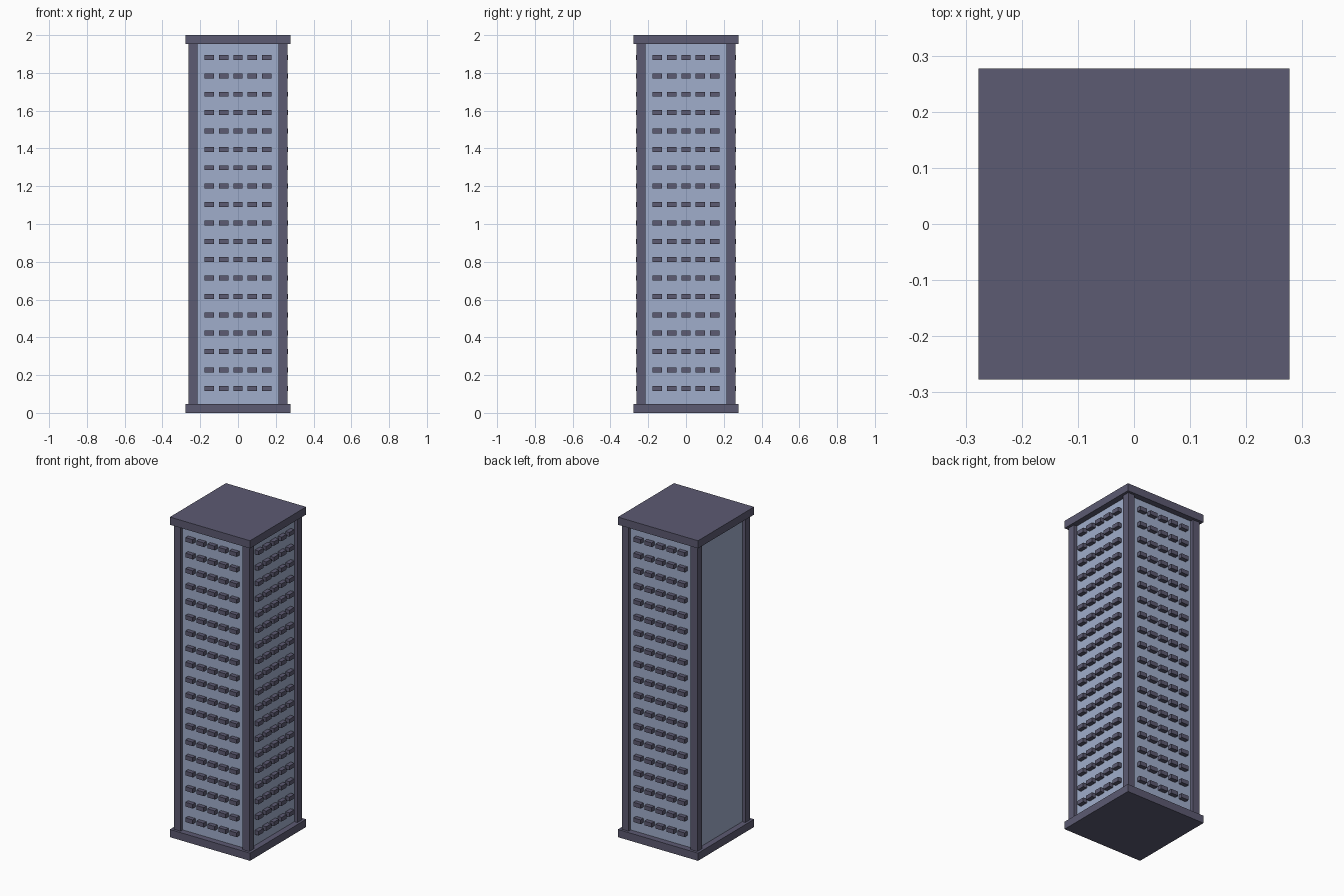
import bpy
import bmesh
from math import pi
from mathutils import Matrix, Vector

cube = bpy.data.objects.get("Cube")
if cube:
    bpy.data.objects.remove(cube, do_unlink=True)


def make_material(name, rgb):
    mat = bpy.data.materials.new(name)
    mat.use_nodes = True
    mat.diffuse_color = (*rgb, 1)
    mat.node_tree.nodes["Principled BSDF"].inputs["Base Color"].default_value = (*rgb, 1)
    return mat


trim = make_material("dark slate trim", (0.107, 0.103, 0.168))
wall = make_material("pale blue wall", (0.352, 0.423, 0.597))


def add_box(bm, low, high):
    low, high = Vector(low), Vector(high)
    place = Matrix.Translation((low + high) / 2) @ Matrix.Diagonal((*(high - low), 1))
    bmesh.ops.create_cube(bm, size=1, matrix=place)


def make_object(name, boxes, mat, turn=0):
    bm = bmesh.new()
    for low, high in boxes:
        add_box(bm, low, high)
    bm.transform(Matrix.Rotation(turn, 4, "Z"))
    mesh = bpy.data.meshes.new(name)
    bm.to_mesh(mesh)
    bm.free()
    mesh.materials.append(mat)
    obj = bpy.data.objects.new(name, mesh)
    bpy.context.scene.collection.objects.link(obj)


HEIGHT, SLAB, SLAB_HALF = 2.0, 0.048, 0.277
WALL_HALF, POST_IN, POST_OUT = 0.24, 0.214, 0.261

# Base and roof slabs
for name, z in (("base_slab", 0), ("roof_slab", HEIGHT - SLAB)):
    make_object(name, [((-SLAB_HALF, -SLAB_HALF, z), (SLAB_HALF, SLAB_HALF, z + SLAB))], trim)

# Tower core
make_object("tower_core", [((-WALL_HALF, -WALL_HALF, SLAB),
                            (WALL_HALF, WALL_HALF, HEIGHT - SLAB))], wall)

# Corner posts
for i, corner in enumerate(("front_right", "front_left", "back_left", "back_right")):
    make_object(corner + "_post", [((-POST_OUT, -POST_OUT, SLAB),
                                    (-POST_IN, -POST_IN, HEIGHT - SLAB))], trim, i * pi / 2)

# Protruding window blocks on three sides; the fourth wall (-x) is plain
COLUMNS, ROWS = 5, 19
STEP_X, STEP_Z, FIRST_Z = 0.076, 0.0973, 0.13
windows = []
for row in range(ROWS):
    for col in range(COLUMNS):
        x = (col - (COLUMNS - 1) / 2) * STEP_X
        z = FIRST_Z + row * STEP_Z
        windows.append(((x - 0.025, -0.266, z - 0.013), (x + 0.025, -WALL_HALF + 0.005, z + 0.013)))

for i, side in enumerate(("front", "left", "back")):
    make_object(side + "_windows", windows, trim, i * pi / 2)
